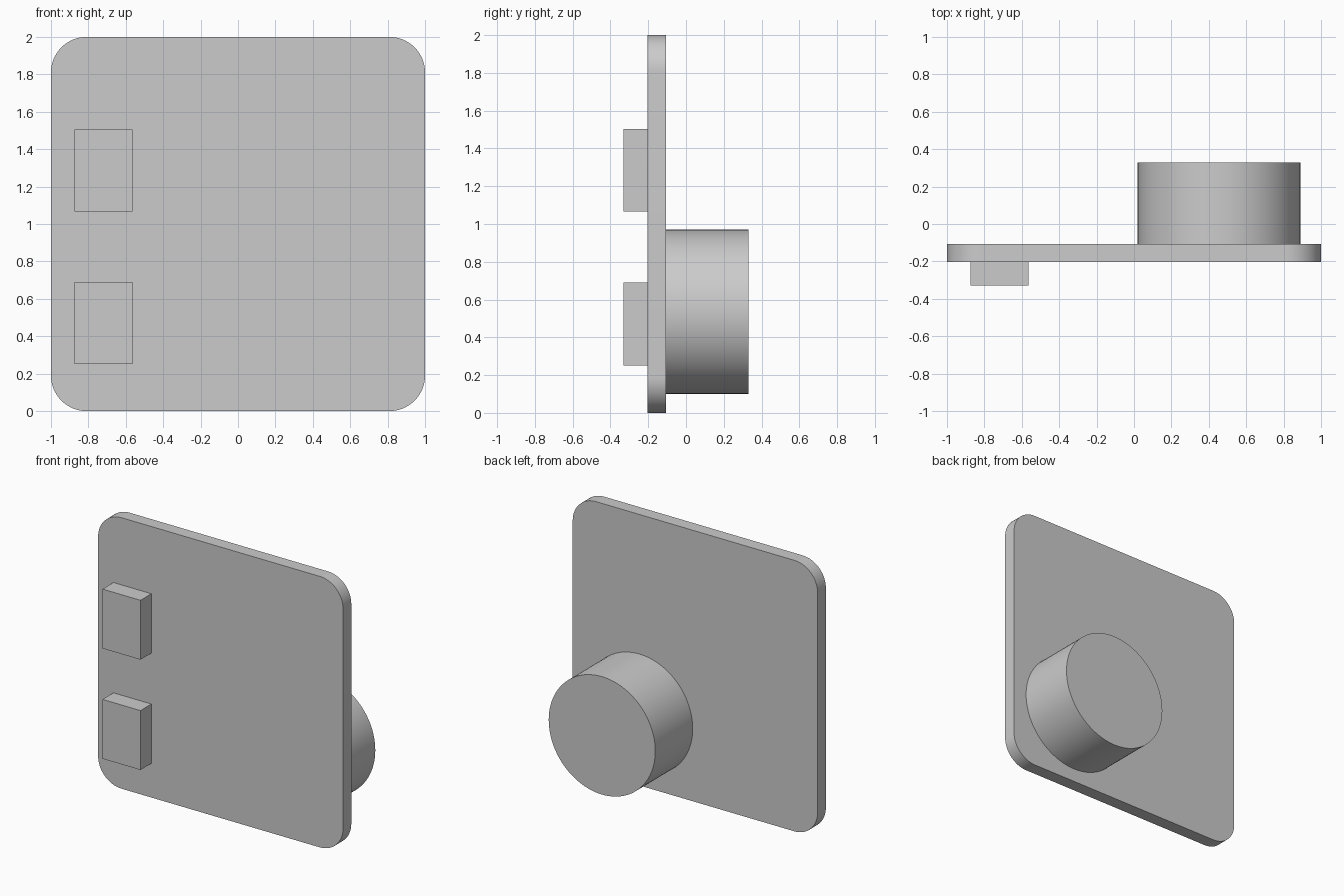
import bpy
import bmesh
from math import radians
from mathutils import Matrix, Vector

cube = bpy.data.objects.get("Cube")
if cube:
    bpy.data.objects.remove(cube, do_unlink=True)

# Single grey material
GREY = (0.6, 0.6, 0.6, 1.0)
grey = bpy.data.materials.new("plain grey")
grey.use_nodes = True
grey.diffuse_color = GREY
grey.node_tree.nodes["Principled BSDF"].inputs["Base Color"].default_value = GREY


def add_part(name, bm):
    bmesh.ops.recalc_face_normals(bm, faces=bm.faces)
    mesh = bpy.data.meshes.new(name)
    bm.to_mesh(mesh)
    bm.free()
    mesh.materials.append(grey)
    obj = bpy.data.objects.new(name, mesh)
    bpy.context.collection.objects.link(obj)
    return obj


def box(low, high):
    low, high = Vector(low), Vector(high)
    bm = bmesh.new()
    size = Matrix.Diagonal((high - low).to_4d())
    bmesh.ops.create_cube(bm, size=1, matrix=Matrix.Translation((low + high) / 2) @ size)
    return bm


def smooth(obj):
    bpy.ops.object.select_all(action="DESELECT")
    obj.select_set(True)
    bpy.context.view_layer.objects.active = obj
    bpy.ops.object.shade_smooth_by_angle(angle=radians(30))


FRONT, BACK = -0.203, -0.107

# Upright panel with rounded corners
bm = box((-1, FRONT, 0), (1, BACK, 2))
corners = [e for e in bm.edges if abs(e.verts[0].co.y - e.verts[1].co.y) > 0.01]
bmesh.ops.bevel(bm, geom=corners, offset=0.19, segments=16, profile=0.5, affect="EDGES")
smooth(add_part("panel", bm))

# Round knob on the back
depth = 0.33 - BACK
bm = bmesh.new()
bmesh.ops.create_cone(
    bm, cap_ends=True, segments=96, radius1=0.435, radius2=0.435, depth=depth,
    matrix=Matrix.Translation((0.455, BACK + depth / 2, 0.535)) @ Matrix.Rotation(radians(90), 4, "X"))
smooth(add_part("back_knob", bm))

# Two rectangular blocks on the front
for name, bottom in (("lower_block", 0.252), ("upper_block", 1.066)):
    add_part(name, box((-0.875, -0.33, bottom), (-0.565, FRONT, bottom + 0.438)))
